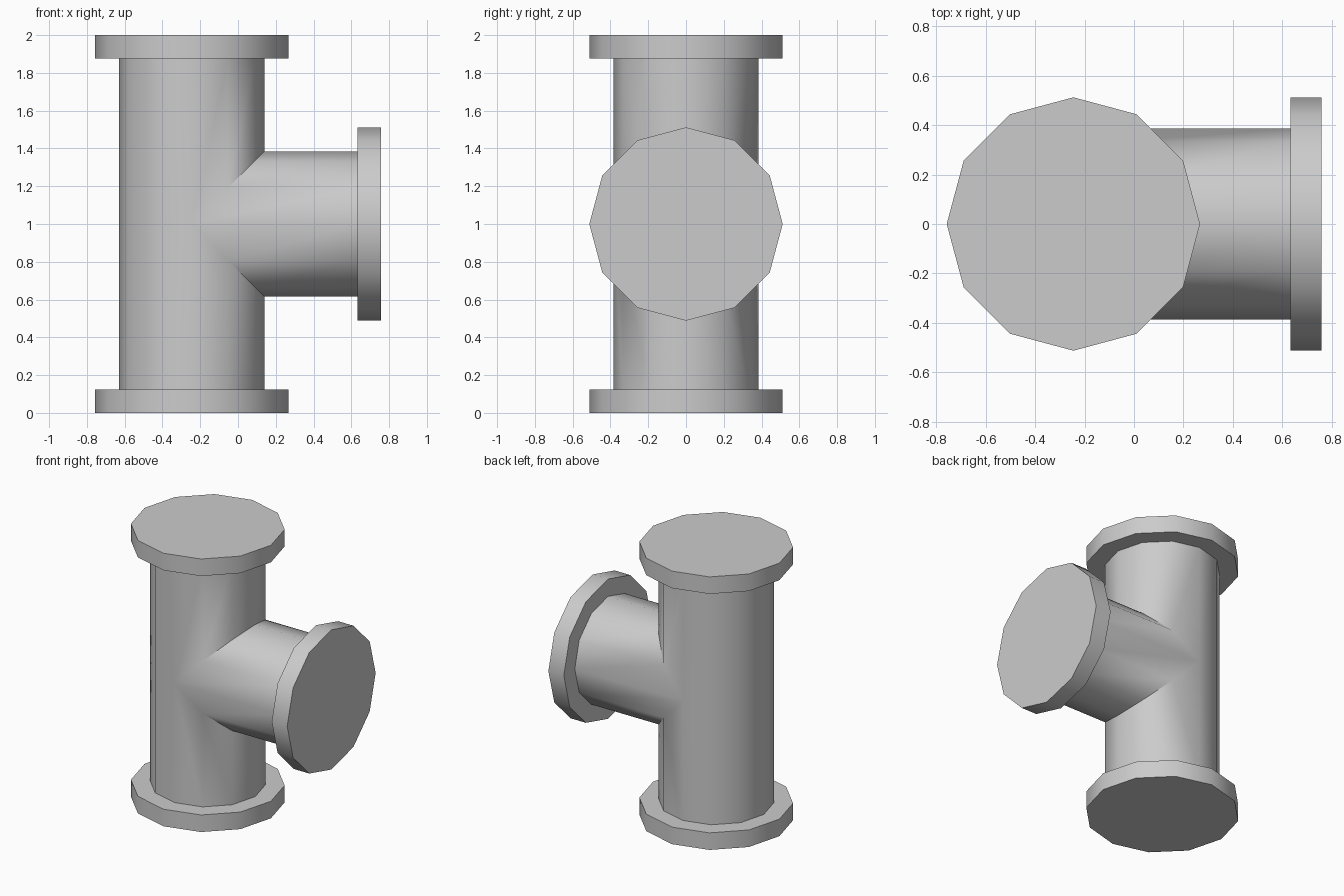
import bpy, bmesh, math

if "Cube" in bpy.data.objects:
    bpy.data.objects.remove(bpy.data.objects["Cube"])

SIDES = 12
PIPE_R, FLANGE_R = 0.385, 0.512
FLANGE_T = 0.125
CENTRE_X, CENTRE_Z = -0.245, 1.0

bm = bmesh.new()


def add_arm(place, start, length):
    """One pipe arm: mitred start ring, pipe end, flange lip, closed end cap.
    place maps (radial cos, radial sin, distance along arm) to an offset from the joint."""
    def ring(radius, dist):
        verts = []
        for i in range(SIDES):
            a = 2 * math.pi * i / SIDES
            c, s = radius * math.cos(a), radius * math.sin(a)
            x, y, z = place(c, s, start(c) if dist is None else dist)
            verts.append(bm.verts.new((x + CENTRE_X, y, z + CENTRE_Z)))
        return verts

    rings = [ring(PIPE_R, None), ring(PIPE_R, length - FLANGE_T),
             ring(FLANGE_R, length - FLANGE_T), ring(FLANGE_R, length)]
    for lo, hi in zip(rings, rings[1:]):
        for i in range(SIDES):
            j = (i + 1) % SIDES
            # the two start points coincide where the mitre closes at the joint
            bm.faces.new((lo[i], lo[j], hi[j], hi[i]))
    bm.faces.new(rings[-1])


# Upright run: top and bottom arms, cut back on the +x half for the branch
for sign in (1, -1):
    add_arm(lambda c, s, d: (c, s, sign * d), lambda c: max(c, 0.0), 1.0)

# Side branch towards +x, mitred at 45 degrees to the run
add_arm(lambda c, s, d: (d, s, c), abs, 1.002)

# Weld the three arms into one closed fitting
bmesh.ops.remove_doubles(bm, verts=bm.verts[:], dist=1e-4)
bmesh.ops.recalc_face_normals(bm, faces=bm.faces[:])

mesh = bpy.data.meshes.new("pipe_tee")
bm.to_mesh(mesh)
bm.free()
tee = bpy.data.objects.new("pipe_tee", mesh)
bpy.context.collection.objects.link(tee)

# Smooth round the pipes, sharp at the flanges and mitre
bpy.context.view_layer.objects.active = tee
tee.select_set(True)
bpy.ops.object.shade_smooth_by_angle(angle=math.radians(40))
